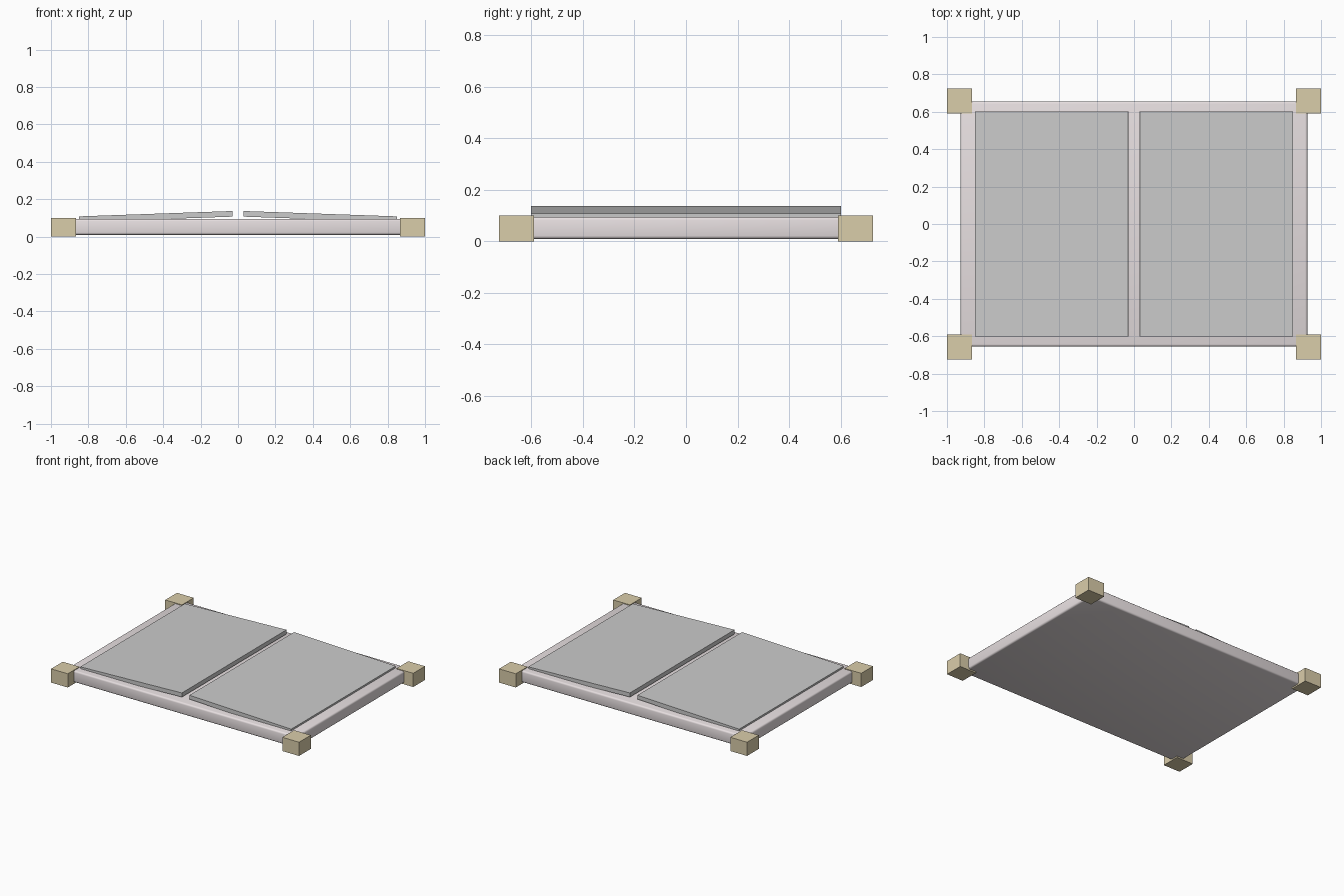
import bpy
import math

if "Cube" in bpy.data.objects:
    bpy.data.objects.remove(bpy.data.objects["Cube"])


def material(name, color):
    m = bpy.data.materials.new(name)
    m.diffuse_color = color
    m.use_nodes = True
    m.node_tree.nodes["Principled BSDF"].inputs["Base Color"].default_value = m.diffuse_color
    return m


def box(name, center, size, mat=None, tilt=0.0):
    bpy.ops.mesh.primitive_cube_add(size=1, location=center)
    ob = bpy.context.object
    ob.name = name
    ob.scale = size
    bpy.ops.object.transform_apply(location=False, rotation=False, scale=True)
    ob.rotation_euler.y = tilt
    if mat:
        ob.data.materials.append(mat)
    return ob


pink = material("pale_pink", (0.80, 0.74, 0.75, 1))
tan = material("tan", (0.70, 0.61, 0.40, 1))

# Slab body with softened edges
body = box("base_slab", (0, 0, 0.0525), (1.854, 1.31, 0.085), pink)
bevel = body.modifiers.new("soft_edges", "BEVEL")
bevel.width = 0.012
bevel.segments = 3
bpy.ops.object.modifier_apply(modifier=bevel.name)
bpy.ops.object.shade_smooth()

for sx, side in ((-1, "left"), (1, "right")):
    # Tilted lids, rising towards the middle gap
    box(side + "_lid", (sx * 0.44, 0, 0.1075), (0.82, 1.205, 0.03),
        tilt=sx * math.radians(2))
    # Corner blocks
    for sy, end in ((-1, "front"), (1, "back")):
        box(f"{end}_{side}_corner", (sx * 0.9325, sy * 0.6575, 0.05),
            (0.135, 0.135, 0.1), tan)
